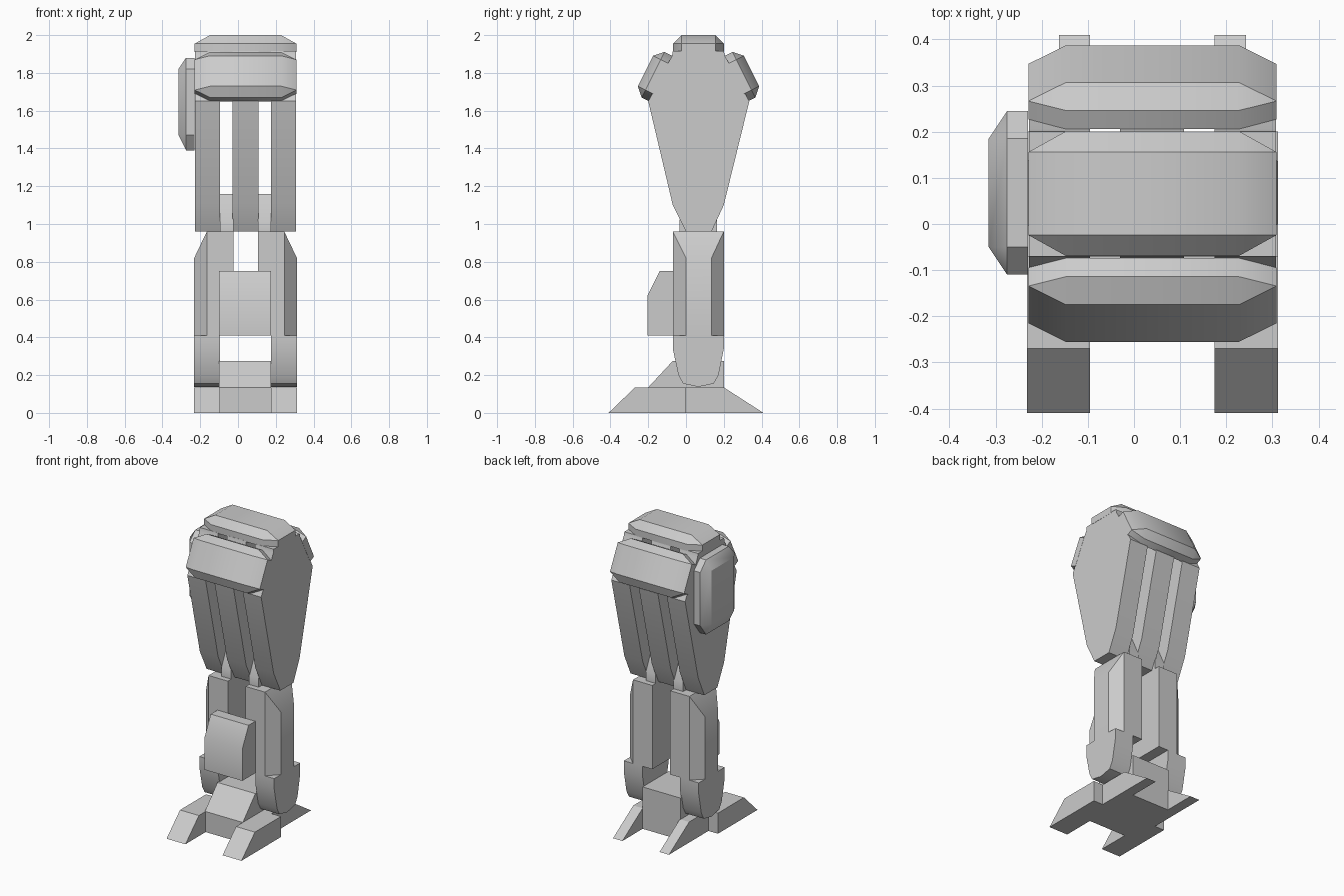
import bpy, bmesh, math
from itertools import product

cube = bpy.data.objects.get("Cube")
if cube:
    bpy.data.objects.remove(cube, do_unlink=True)

grey = bpy.data.materials.new("plain_grey")
grey.use_nodes = True
grey.diffuse_color = (0.6, 0.6, 0.6, 1)
grey.node_tree.nodes["Principled BSDF"].inputs["Base Color"].default_value = (0.6, 0.6, 0.6, 1)

MID_X, MID_Y = 0.04, 0.066      # planes of symmetry of the leg


def finish(name, bm):
    bmesh.ops.recalc_face_normals(bm, faces=bm.faces)
    mesh = bpy.data.meshes.new(name)
    bm.to_mesh(mesh)
    bm.free()
    mesh.materials.append(grey)
    ob = bpy.data.objects.new(name, mesh)
    bpy.context.collection.objects.link(ob)
    bpy.ops.object.select_all(action='DESELECT')
    ob.select_set(True)
    bpy.context.view_layer.objects.active = ob
    bpy.ops.object.shade_smooth_by_angle(angle=math.radians(30))
    return ob


def slab(name, profile, x0, x1):
    """Extrude a (y, z) side profile from x0 to x1."""
    bm = bmesh.new()
    face = bm.faces.new([bm.verts.new((x0, y, z)) for y, z in profile])
    ext = bmesh.ops.extrude_face_region(bm, geom=[face])["geom"]
    bmesh.ops.translate(bm, vec=(x1 - x0, 0, 0),
                        verts=[g for g in ext if isinstance(g, bmesh.types.BMVert)])
    return finish(name, bm)


def hull(name, points):
    bm = bmesh.new()
    for p in points:
        bm.verts.new(p)
    bmesh.ops.convex_hull(bm, input=bm.verts)
    bmesh.ops.dissolve_limit(bm, angle_limit=math.radians(1), verts=bm.verts, edges=bm.edges)
    return finish(name, bm)


def pair(name, make):
    """Build a part on the left and mirrored on the right."""
    make("left_" + name, lambda x: x)
    make("right_" + name, lambda x: 2 * MID_X - x)


# Foot: centre block, front and back toes
slab("foot_block", [(-0.2, 0), (-0.2, 0.135), (-0.07, 0.275), (0.2, 0.275), (0.2, 0)], -0.1, 0.175)
pair("front_toe", lambda n, m: slab(
    n, [(-0.41, 0), (-0.27, 0.135), (0, 0.135), (0, 0)], m(0.175), m(0.312)))
pair("back_toe", lambda n, m: slab(
    n, [(0, 0), (0, 0.135), (0.2, 0.135), (0.41, 0)], m(0.175), m(0.243)))

# Ankles: rounded lower ends of the shin
ankle = [(-0.07, 0.41), (-0.07, 0.34), (-0.04, 0.2), (-0.015, 0.155), (0.066, 0.138),
         (0.147, 0.155), (0.172, 0.2), (0.2, 0.34), (0.2, 0.41)]
pair("ankle", lambda n, m: slab(n, ankle, m(0.175), m(0.312)))


# Shins: columns with chamfered outer edges and tops
def shin(name, m):
    pts = [(m(x), y, z) for x, y, z in product((0.105, 0.245), (-0.07, 0.2), (0.41, 0.96))]
    pts += [(m(0.312), y, z) for y, z in product((0, 0.135), (0.41, 0.82))]
    hull(name, pts)


pair("shin", shin)
slab("knee_pad", [(-0.07, 0.41), (-0.205, 0.41), (-0.205, 0.62), (-0.14, 0.75), (-0.07, 0.75)],
     -0.1, 0.175)

# Knee links in the gaps between the thigh slabs
link = [(-0.035, 0.96), (0.165, 0.96), (0.165, 1.02), (0.1, 1.16), (0.03, 1.16), (-0.035, 1.02)]
pair("knee_link", lambda n, m: slab(n, link, m(0.105), m(0.175)))

# Thigh: three tapered slabs
thigh = [(0, 0.96), (0.135, 0.96), (0.2, 1.1), (0.335, 1.65), (0.206, 1.89), (0.2, 1.915),
         (-0.07, 1.915), (-0.074, 1.89), (-0.2, 1.65), (-0.07, 1.1)]
pair("thigh_slab", lambda n, m: slab(n, thigh, m(0.175), m(0.308)))
slab("middle_thigh_slab", thigh, -0.03, 0.108)


# Armour pads: one chamfered shape, turned about x for front, top and back
def pad(name, y, z, degrees):
    c, s = math.cos(math.radians(degrees)), math.sin(math.radians(degrees))
    local = [(x, v, 0) for x, v in product((-0.188, 0.188), (-0.09, 0.09))]
    for depth in (-0.045, -0.09):
        local += [(x, v, depth) for x, v in product((-0.269, 0.269), (-0.09, 0.09))]
        local += [(x, v, depth) for x, v in product((-0.188, 0.188), (-0.135, 0.135))]
    hull(name, [(MID_X + x, y + v * c - w * s, z + v * s + w * c) for x, v, w in local])


pad("top_pad", MID_Y, 2.0, 0)
pad("front_pad", MID_Y - 0.281, 1.81, 63.4)
pad("back_pad", MID_Y + 0.281, 1.81, -63.4)

# Side plate on the right of the thigh
plate = [(-0.315, y, z) for y, z in product((-0.05, 0.185), (1.47, 1.82))]
for px in (-0.275, -0.23):
    plate += [(px, y, z) for y, z in product((-0.11, 0.245), (1.47, 1.82))]
    plate += [(px, y, z) for y, z in product((-0.05, 0.185), (1.39, 1.88))]
hull("side_plate", plate)
